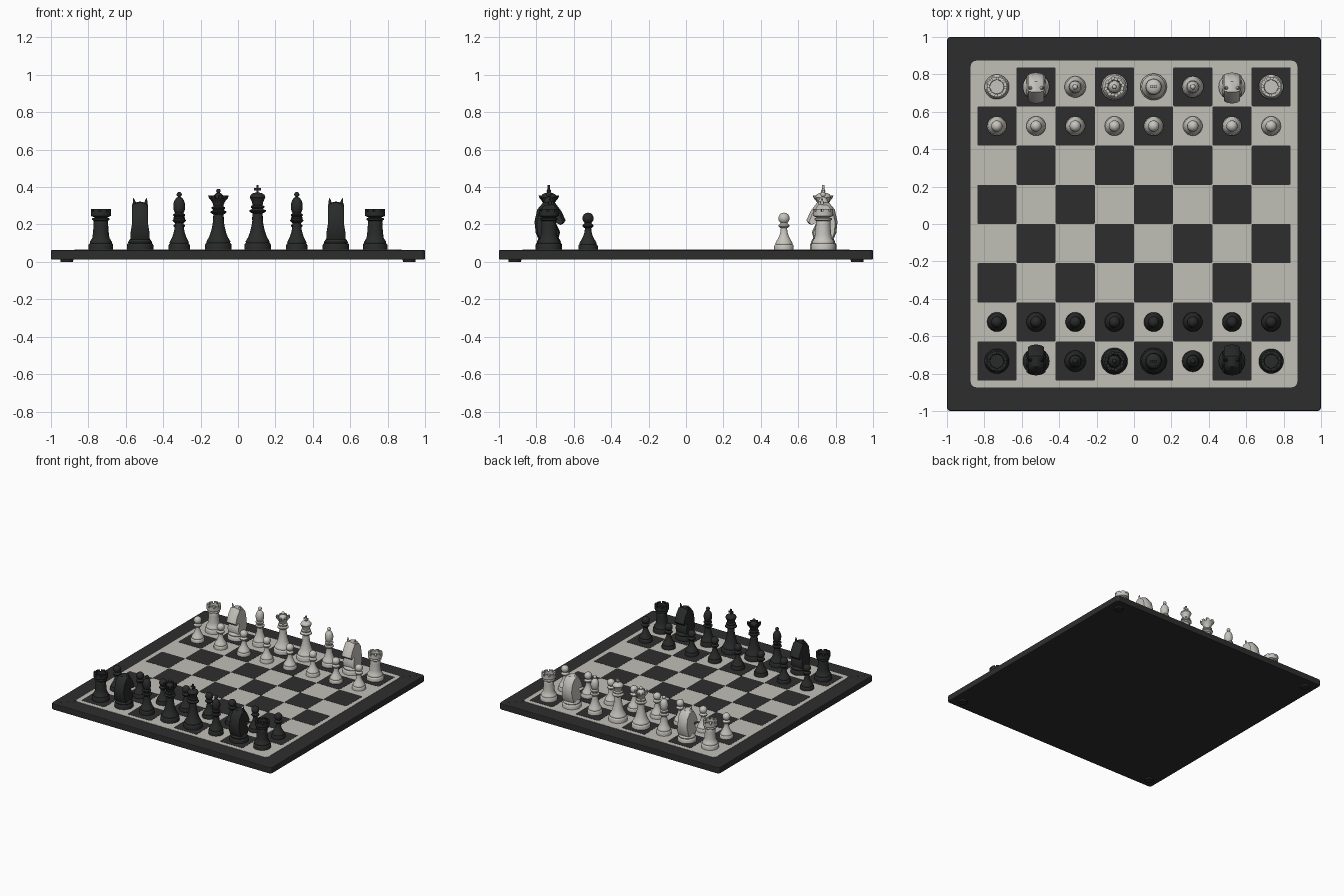
import bpy, bmesh, math
from mathutils import Matrix, Vector

if "Cube" in bpy.data.objects:
    bpy.data.objects.remove(bpy.data.objects["Cube"])

SQ, TOP, SEG = 0.2095, 0.065, 32


def material(name, rgb):
    m = bpy.data.materials.new(name)
    m.diffuse_color = (*rgb, 1)
    m.use_nodes = True
    m.node_tree.nodes["Principled BSDF"].inputs["Base Color"].default_value = m.diffuse_color
    return m


FRAME = material("charcoal_board", (0.027, 0.027, 0.028))
PALE = material("pale_grey_board", (0.53, 0.52, 0.47))
DARK = material("black_piece", (0.022, 0.023, 0.023))
LIGHT = material("ivory_piece", (0.56, 0.55, 0.51))


def to_mesh(bm, name, mat):
    bmesh.ops.recalc_face_normals(bm, faces=bm.faces)
    me = bpy.data.meshes.new(name)
    bm.to_mesh(me)
    bm.free()
    me.materials.append(mat)
    return me


def place(me, name, loc, turn=0):
    ob = bpy.data.objects.new(name, me)
    ob.location = loc
    ob.rotation_euler.z = turn
    bpy.context.collection.objects.link(ob)


def raise_faces(bm, faces, height, flare=1):
    new = bmesh.ops.extrude_face_region(bm, geom=faces)["geom"]
    for v in new:
        if isinstance(v, bmesh.types.BMVert):
            v.co = Vector((v.co.x * flare, v.co.y * flare, v.co.z + height))


def slab(name, half, radius, z0, z1, mat, x=0, y=0, bevel=0):
    """Square plate with rounded corners and an optional softened rim."""
    bm = bmesh.new()
    vs = []
    for k in range(4):
        mid = (k + .5) * math.pi / 2
        sx, sy = math.copysign(1, math.cos(mid)), math.copysign(1, math.sin(mid))
        for i in range(6):
            a = (k + i / 5) * math.pi / 2
            vs.append(bm.verts.new((sx * (half - radius) + radius * math.cos(a),
                                    sy * (half - radius) + radius * math.sin(a), z0)))
    raise_faces(bm, [bm.faces.new(vs)], z1 - z0)
    if bevel:
        rim = [e for e in bm.edges if abs(e.verts[0].co.z - e.verts[1].co.z) < 1e-6]
        bmesh.ops.bevel(bm, geom=rim, offset=bevel, segments=2, profile=0.5, affect='EDGES')
    place(to_mesh(bm, name, mat), name, (x, y, 0))


# profile rules: each returns (radius, height) points from bottom to top
def collar(r, z):
    return [(r * .8, z - .006), (r, z), (r, z + .007), (r * .7, z + .013)]


def body(r, rise, waist, top, ring):
    """Stepped foot, concave stem, then a collar."""
    step = .04 * rise
    foot = [(r, 0), (r, step * .5), (r * .95, step * .65), (r * .88, step * .7), (r * .9, step * .85), (r * .84, step)]
    stem = [(waist + (r * .7 - waist) * (1 - t / 5) ** 2, step * 1.3 + (top - .01 - step * 1.3) * t / 5)
            for t in range(6)]
    return foot + stem + collar(ring, top)


def bulb(r, z, start=-60, tall=1.0):
    n = 9
    arc = [math.radians(start + (90 - start) * i / n) for i in range(n)]
    return [(r * math.cos(a), z + r * tall * math.sin(a)) for a in arc] + [(0, z + r * tall)]


def cup(r0, r1, z0, z1):
    return [(r0 + (r1 - r0) * (t / 4) ** 1.5, z0 + (z1 - z0) * t / 4) for t in range(5)]


def profile(kind):
    if kind == "pawn":
        return body(.052, 1, .017, .125, .03) + bulb(.03, .168, -55)
    if kind == "rook":
        return body(.066, 1.2, .039, .16, .047) + [(.053, .18)] + rim(.054, .205)
    if kind == "bishop":
        return (body(.057, 1.2, .023, .153, .035) + collar(.032, .182)
                + bulb(.032, .232, -50, 1.6)[:-2] + bulb(.014, .295))
    if kind == "queen":
        return (body(.071, 1.3, .027, .198, .042) + collar(.036, .22) + cup(.027, .048, .235, .275)[:-1]
                + rim(.05, .275, .014)[:-1] + [(.03, .285), (.013, .302)] + bulb(.012, .314))
    if kind == "king":
        return (body(.071, 1.3, .026, .204, .044) + collar(.036, .226) + cup(.027, .042, .24, .28)
                + bulb(.04, .284, 10, .55))
    return body(.071, 1.2, .055, .065, .05)[:8] + [(0, .066)]


def rim(r, z, drop=.015):
    """Flat rim around a shallow well."""
    return [(r, z), (r * .7, z), (r * .67, z - drop), (0, z - drop)]


def lathe(bm, prof, rim_radius=0, solid=0, flare=1):
    """Revolve a profile; raise part of every four faces on the rim as teeth."""
    rings = []
    for r, z in prof:
        n = SEG if r > 0 else 1
        ring = [bm.verts.new((r * math.cos(math.tau * i / SEG), r * math.sin(math.tau * i / SEG), z)) for i in range(n)]
        rings.append(ring * (SEG // n))
    bm.faces.new(rings[0])
    raised = []
    for j, (a, b) in enumerate(zip(rings, rings[1:])):
        for i in range(SEG):
            n = (i + 1) % SEG
            f = bm.faces.new((a[i], a[n], b[i]) if b[i] == b[n] else (a[i], a[n], b[n], b[i]))
            if prof[j][0] == rim_radius and prof[j][1] == prof[j + 1][1] and i % 4 < solid:
                raised.append(f)
    if raised:
        raise_faces(bm, raised, .014, flare)
        bmesh.ops.delete(bm, geom=raised, context='FACES')


# side outline of the horse head: forward, up
HEAD = [(.05, .055), (.06, .095), (.036, .145), (.05, .15), (.074, .138), (.09, .155), (.068, .205),
        (.028, .258), (-.03, .253), (-.062, .215), (-.077, .15), (-.07, .09), (-.055, .055)]


def horse_head(bm):
    layers = []
    for x in (-.042, -.03, 0, .03, .042):  # outer layers shrink to round the cheeks
        s = 1 - 125 * abs(x / .6) ** 2.4 * .75
        layers.append([bm.verts.new((x * (1.2 if z < .1 else 1), y * s, .055 + (z - .055) * (s + 1) / 2))
                       for y, z in HEAD])
    n = len(HEAD)
    for a, b in zip(layers, layers[1:]):
        for i in range(n):
            bm.faces.new((a[i], a[(i + 1) % n], b[(i + 1) % n], b[i]))
    bm.faces.new(layers[0])
    bm.faces.new(layers[-1])
    for s in (-1, 1):  # ears
        bmesh.ops.create_cone(bm, cap_ends=True, segments=10, radius1=.019, radius2=.003, depth=.065,
                              matrix=Matrix.Translation((s * .029, .006, .243)) @ Matrix.Rotation(s * .2, 4, 'Y'))


def piece_mesh(kind, tone, mat):
    bm = bmesh.new()
    teeth = {"rook": (.054, 3), "queen": (.05, 2, 1.1)}
    lathe(bm, profile(kind), *teeth.get(kind, ()))
    if kind == "knight":
        horse_head(bm)
    if kind == "king":  # cross finial
        for sx, sz in ((.012, .046), (.036, .013)):
            bmesh.ops.create_cube(bm, matrix=Matrix.Translation((0, 0, .323)) @ Matrix.Diagonal((sx, .012, sz, 1)), size=1)
    return to_mesh(bm, f"{tone}_{kind}", mat)


# board: frame, pale field, dark squares
slab("board_frame", 1, .022, .012, .063, FRAME, bevel=.006)
slab("pale_field", .873, .03, .05, .065, PALE)
for i in range(8):
    for j in range(i % 2, 8, 2):
        slab("dark_square", SQ / 2, .008, .06, .0662, FRAME, (i - 3.5) * SQ, (j - 3.5) * SQ)

# mitre lines on the frame corners and round feet below
for sx in (-1, 1):
    for sy in (-1, 1):
        bm = bmesh.new()
        bmesh.ops.create_cube(bm, size=1, matrix=Matrix.Diagonal((.16, .004, .002, 1)))
        place(to_mesh(bm, "mitre_line", DARK), "mitre_line", (sx * .925, sy * .925, .0625), sx * sy * math.pi / 4)
        bm = bmesh.new()
        bmesh.ops.create_cone(bm, cap_ends=True, segments=24, radius1=.033, radius2=.035, depth=.014)
        place(to_mesh(bm, "board_foot", DARK), "board_foot", (sx * .915, sy * .915, .007))

# both armies
BACK = ["rook", "knight", "bishop", "queen", "king", "bishop", "knight", "rook"]
for tone, mat, side in (("dark", DARK, -1), ("light", LIGHT, 1)):
    meshes = {k: piece_mesh(k, tone, mat) for k in set(BACK) | {"pawn"}}
    for i in range(8):
        for kind, row in ((BACK[i], 3.5), ("pawn", 2.5)):
            place(meshes[kind], f"{tone}_{kind}_{i + 1}", ((i - 3.5) * SQ, side * row * SQ, TOP), math.pi * (side > 0))
    bpy.ops.object.select_all(action='DESELECT')
    for me in meshes.values():
        ob = next(o for o in bpy.data.objects if o.data == me)
        ob.select_set(True)
        bpy.context.view_layer.objects.active = ob
    bpy.ops.object.shade_smooth_by_angle(angle=math.radians(40))
